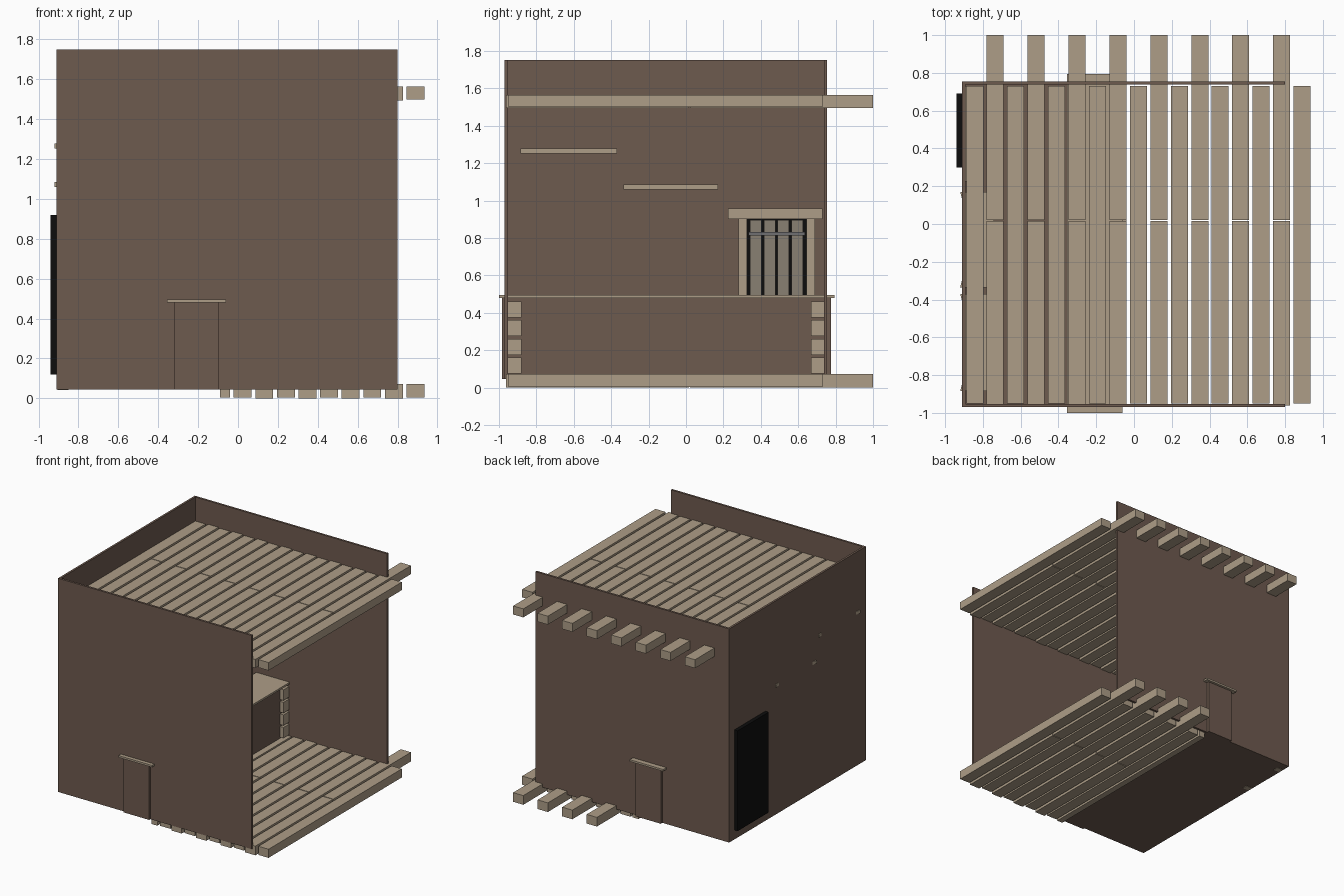
import bpy, bmesh

if "Cube" in bpy.data.objects:
    bpy.data.objects.remove(bpy.data.objects["Cube"])


def material(name, color):
    m = bpy.data.materials.new(name)
    m.diffuse_color = (*color, 1)
    m.use_nodes = True
    m.node_tree.nodes["Principled BSDF"].inputs["Base Color"].default_value = m.diffuse_color
    return m


clay = material("clay", (0.155, 0.103, 0.078))
wood = material("wood", (0.42, 0.34, 0.245))
door_wood = material("door_wood", (0.25, 0.215, 0.17))
black = material("black", (0.004, 0.004, 0.004))
iron = material("iron", (0.16, 0.16, 0.17))


def prism(name, points, z0, z1, mat):
    """Extrude an XY outline from z0 to z1."""
    bm = bmesh.new()
    face = bm.faces.new([bm.verts.new((x, y, z0)) for x, y in points])
    ext = bmesh.ops.extrude_face_region(bm, geom=[face])
    for v in ext["geom"]:
        if isinstance(v, bmesh.types.BMVert):
            v.co.z = z1
    bmesh.ops.recalc_face_normals(bm, faces=bm.faces)
    me = bpy.data.meshes.new(name)
    bm.to_mesh(me)
    bm.free()
    me.materials.append(mat)
    ob = bpy.data.objects.new(name, me)
    bpy.context.collection.objects.link(ob)
    return ob


def box(name, x, y, z, mat):
    return prism(name, [(x[0], y[0]), (x[1], y[0]), (x[1], y[1]), (x[0], y[1])], *z, mat)


# Clay shell: three thin walls, open on +x
box("front_wall", (-0.91, 0.80), (-0.97, -0.953), (0.045, 1.75), clay)
box("back_wall", (-0.91, 0.80), (0.738, 0.755), (0.045, 1.75), clay)
box("left_wall", (-0.91, -0.893), (-0.953, 0.738), (0.045, 1.75), clay)
box("earth_floor", (-0.893, -0.10), (-0.953, 0.738), (0.045, 0.06), clay)

# Low partition running through both walls, with a wooden cap
box("partition", (-0.32, -0.095), (-0.985, 0.775), (0.045, 0.48), clay)
box("partition_cap", (-0.355, -0.06), (-1.0, 0.795), (0.48, 0.495), wood)

# Stacked wooden blocks at both ends of the partition
for side, y in (("front", (-0.953, -0.88)), ("back", (0.667, 0.738))):
    for i in range(4):
        z = 0.075 + i * 0.1
        box(f"{side}_block_{i}", (-0.10, -0.065), y, (z, z + 0.085), wood)


# Planks along y: alternate short planks and two-piece beams that stick out at the back
def deck(name, z, first):
    for i in range(first, 17):
        x = -0.888 + i * 0.1083
        xs = (x, x + 0.09)
        if i % 2:
            box(f"{name}_beam_front_{i}", xs, (-0.962, 0.016), z, wood)
            box(f"{name}_beam_back_{i}", xs, (0.022, 1.0), z, wood)
        else:
            box(f"{name}_plank_{i}", xs, (-0.95, 0.73), (z[0] + 0.004, z[1]), wood)


deck("roof", (1.495, 1.563), 0)
deck("floor", (0.0, 0.073), 8)
box("floor_edge_plank", (-0.09, -0.04), (-0.96, 0.73), (0.004, 0.07), wood)

# Wall shelves, the end corners poking through the left wall
for i, (y0, y1, z) in enumerate(((-0.885, -0.37, 1.252), (-0.335, 0.17, 1.06))):
    prism(f"shelf_{i}", [(-0.92, y0), (-0.74, y0), (-0.74, y1), (-0.92, y1),
                         (-0.90, y1 - 0.08), (-0.90, y0 + 0.08)], z, z + 0.025, wood)

# Door in the left wall: dark slab, boards, strap and frame
box("door_slab", (-0.94, -0.885), (0.30, 0.69), (0.12, 0.92), black)
for i in range(4):
    y = 0.342 + i * 0.074
    box(f"door_board_{i}", (-0.885, -0.87), (y, y + 0.062), (0.13, 0.895), door_wood)
box("door_strap", (-0.87, -0.86), (0.335, 0.635), (0.812, 0.832), iron)
box("door_post_front", (-0.905, -0.85), (0.28, 0.325), (0.042, 0.905), wood)
box("door_post_back", (-0.905, -0.85), (0.645, 0.69), (0.042, 0.905), wood)
box("door_lintel", (-0.905, -0.84), (0.225, 0.73), (0.9, 0.957), wood)
